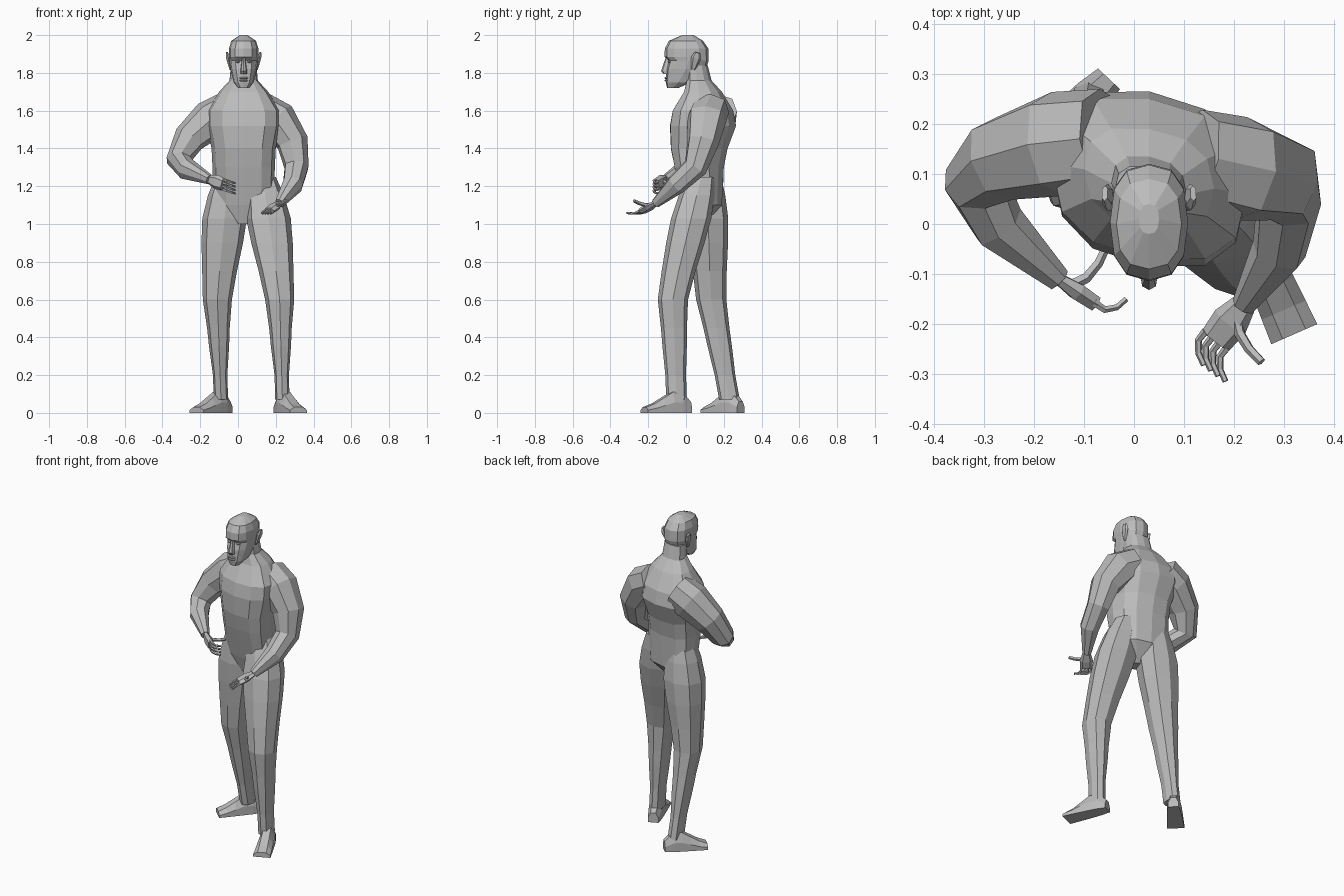
import bpy
import bmesh
from math import cos, sin, pi, copysign
from mathutils import Matrix, Vector

cube = bpy.data.objects.get("Cube")
if cube:
    bpy.data.objects.remove(cube, do_unlink=True)

# One plain grey for the whole figure
GREY = (0.5, 0.5, 0.5, 1)
clay = bpy.data.materials.new("clay grey")
clay.use_nodes = True
clay.diffuse_color = GREY
shader = next(node for node in clay.node_tree.nodes if node.type == "BSDF_PRINCIPLED")
shader.inputs["Base Color"].default_value = GREY

# The head and trunk share one centre line
MIDDLE = 0.03
UP = Vector((0, 0, 1))


def finish(name, bm):
    """Turn a bmesh into a flat-shaded grey object."""
    bmesh.ops.recalc_face_normals(bm, faces=bm.faces)
    mesh = bpy.data.meshes.new(name)
    bm.to_mesh(mesh)
    bm.free()
    mesh.materials.append(clay)
    bpy.context.collection.objects.link(bpy.data.objects.new(name, mesh))


def skin(name, rings):
    """Bridge a list of equal point rings and cap both ends."""
    bm = bmesh.new()
    loops = [[bm.verts.new(point) for point in ring] for ring in rings]
    for lower, upper in zip(loops, loops[1:]):
        for i in range(len(lower)):
            bm.faces.new((lower[i - 1], lower[i], upper[i], upper[i - 1]))
    bm.faces.new(loops[0])
    bm.faces.new(loops[-1])
    finish(name, bm)


def section(center, across, along, sides=8):
    """Rounded-box outline spanned by two half-axis vectors."""
    ring = []
    for i in range(sides):
        angle = 2 * pi * i / sides
        a, b = (copysign(abs(f) ** 0.8, f) for f in (cos(angle), sin(angle)))
        ring.append(center + across * a + along * b)
    return ring


def stack(name, levels, sides=8, twist=0):
    """Level sections given as height, half width, middle y and half depth."""
    skin(name, [section(Vector((MIDDLE, y, z)), Vector((width, -twist * width, 0)),
                        Vector((0, depth, 0)), sides)
                for z, width, y, depth in levels])


def tube(name, points, radii, side, sides=8, flat=1):
    """Sections square to a path; flat thins them across the side direction."""
    rings = []
    for i, (point, radius) in enumerate(zip(points, radii)):
        before = points[max(i - 1, 0)]
        after = points[min(i + 1, len(points) - 1)]
        tangent = (after - before).normalized()
        side = (side - tangent * side.dot(tangent)).normalized()
        rings.append(section(point, side * radius,
                             tangent.cross(side) * radius * flat, sides))
    skin(name, rings)


def blob(name, center, size, sides=8):
    """Faceted ellipsoid with the given half sizes."""
    bm = bmesh.new()
    place = Matrix.Translation(center) @ Matrix.Diagonal((*size, 1))
    bmesh.ops.create_uvsphere(bm, u_segments=sides, v_segments=sides // 2,
                              radius=1, matrix=place)
    finish(name, bm)


# Trunk from crotch to neck, turned a little so the left side leads
stack("torso", [
    (1, .04, .06, .04),
    (1.1, .16, .09, .1),
    (1.3, .165, .07, .13),
    (1.4, .17, .07, .15),
    (1.52, .195, .09, .175),
    (1.6, .195, .09, .16),
    (1.7, .13, .09, .1),
    (1.76, .075, .07, .065),
    (1.84, .068, .06, .055),
], sides=12, twist=0.15)

# Half widths of a leg by height; depth follows width
LEG_WIDTHS = {.07: .038, .2: .038, .35: .053, .45: .06, .6: .077,
              .75: .092, .9: .11, 1.03: .118, 1.15: .1, 1.25: .07}


def leg(label, hip, knee, ankle):
    """Level sections along the hip, knee and ankle line."""
    hip, knee, ankle = Vector(hip), Vector(knee), Vector(ankle)
    rings = []
    for z, width in LEG_WIDTHS.items():
        end = hip if z > knee.z else ankle
        center = knee.lerp(end, (z - knee.z) / (end.z - knee.z))
        depth = 0.03 + 0.65 * width
        rings.append(section(center, Vector((width, 0, 0)), Vector((0, depth, 0))))
    skin(label + "_leg", rings)


def foot(label, heel, toe):
    """Flat-soled wedge from heel to toe."""
    start, end = Vector((*heel, 0)), Vector((*toe, 0))
    side = (end - start).cross(UP).normalized()
    outline = ((-1, 0), (1, 0), (1, .5), (.5, 1), (-.5, 1), (-1, .5))
    heights = (.06, .11, .11, .08, .05, .03)
    rings = []
    for i, height in enumerate(heights):
        t = i / (len(heights) - 1)
        half = 0.03 + 0.02 * t ** 0.5
        rings.append([start.lerp(end, t) + side * half * a + UP * height * b
                      for a, b in outline])
    skin(label + "_foot", rings)


# Left leg steps forward, right leg trails
leg("left", (.13, .08, 1.25), (.22, -.07, .62), (.235, -.05, .07))
foot("left", (.215, .02), (.32, -.22))
leg("right", (-.05, .11, 1.25), (-.11, .13, .62), (-.09, .23, .07))
foot("right", (-.05, .29), (-.22, .11))


# Arm from inside the chest to the wrist, both sides alike in thickness
def arm(label, points):
    tube(label + "_arm", [Vector(p) for p in points],
         (.1, .105, .085, .065, .055, .025), side=Vector((0, 1, 0)))


arm("left", [(.12, .13, 1.6), (.21, .11, 1.55), (.29, .09, 1.43),
             (.31, .05, 1.3), (.29, -.05, 1.21), (.22, -.16, 1.11)])
arm("right", [(-.06, .17, 1.6), (-.15, .16, 1.55), (-.26, .13, 1.45),
              (-.315, .08, 1.34), (-.27, 0, 1.29), (-.15, -.11, 1.235)])


def digit(name, base, heading, curl, length, radius):
    """Jointed finger whose heading bends towards the curl direction."""
    points = [base]
    heading = heading.normalized()
    for joint in range(3):
        points.append(points[-1] + heading * length)
        heading = (heading + curl * 0.7).normalized()
    radii = [radius * 0.9 ** i for i in range(len(points))]
    tube(name, points, radii, side=heading.cross(curl), sides=5)


def hand(label, wrist, knuckles, spread, curl, thumb):
    """Flat palm, four curled fingers and a thumb."""
    wrist, knuckles = Vector(wrist), Vector(knuckles)
    spread, curl = Vector(spread).normalized(), Vector(curl).normalized()
    middle = wrist.lerp(knuckles, 0.5)
    tube(label + "_palm", [wrist, middle, knuckles], (.025, .038, .034),
         side=spread, sides=6, flat=0.5)
    for i in range(4):
        base = knuckles + spread * 0.018 * (i - 1.5)
        digit(f"{label}_finger_{i + 1}", base, knuckles - wrist, curl, 0.026, 0.008)
    digit(label + "_thumb", wrist.lerp(knuckles, 0.3), Vector(thumb), curl, 0.038, 0.012)


# Left hand lies palm up, right hand curls in front of the waist
hand("left", (.22, -.16, 1.11), (.165, -.23, 1.07), spread=(4, -3, 0),
     curl=(1, -.5, .5), thumb=(.2, -1, .1))
hand("right", (-.15, -.11, 1.235), (-.08, -.157, 1.21), spread=(0, 0, 1),
     curl=(.1, 1, 0), thumb=(.8, .4, -.2))

# Head, with the eye line set back under the brow
stack("head", [
    (1.72, .03, -.07, .03),
    (1.75, .053, -.04, .067),
    (1.82, .07, 0, .105),
    (1.865, .076, .014, .106),
    (1.885, .078, .003, .117),
    (1.93, .078, .003, .115),
    (1.97, .065, 0, .09),
    (2, .02, .01, .03),
], sides=12)
stack("nose", [
    (1.795, .017, -.1, .02),
    (1.81, .018, -.1, .032),
    (1.88, .008, -.09, .018),
])

# Mouth
for name, z in (("lower_lip", 1.76), ("upper_lip", 1.773)):
    blob(name, (MIDDLE, -.1, z), (.025, .014, .007))

# Eyes and ears on both sides
for label, mirror in (("left", 1), ("right", -1)):
    blob(label + "_eye", (MIDDLE + mirror * 0.03, -.083, 1.86), (.014, .014, .008))
    ear = Vector((MIDDLE + mirror * 0.08, .05, 1.865))
    lean = Vector((mirror * 0.006, .008, .03))
    tube(label + "_ear", [ear - lean * 1.6, ear - lean, ear + lean * 0.5, ear + lean * 1.4],
         (.01, .017, .027, .016), side=Vector((0, 1, 0)), sides=6, flat=0.4)
